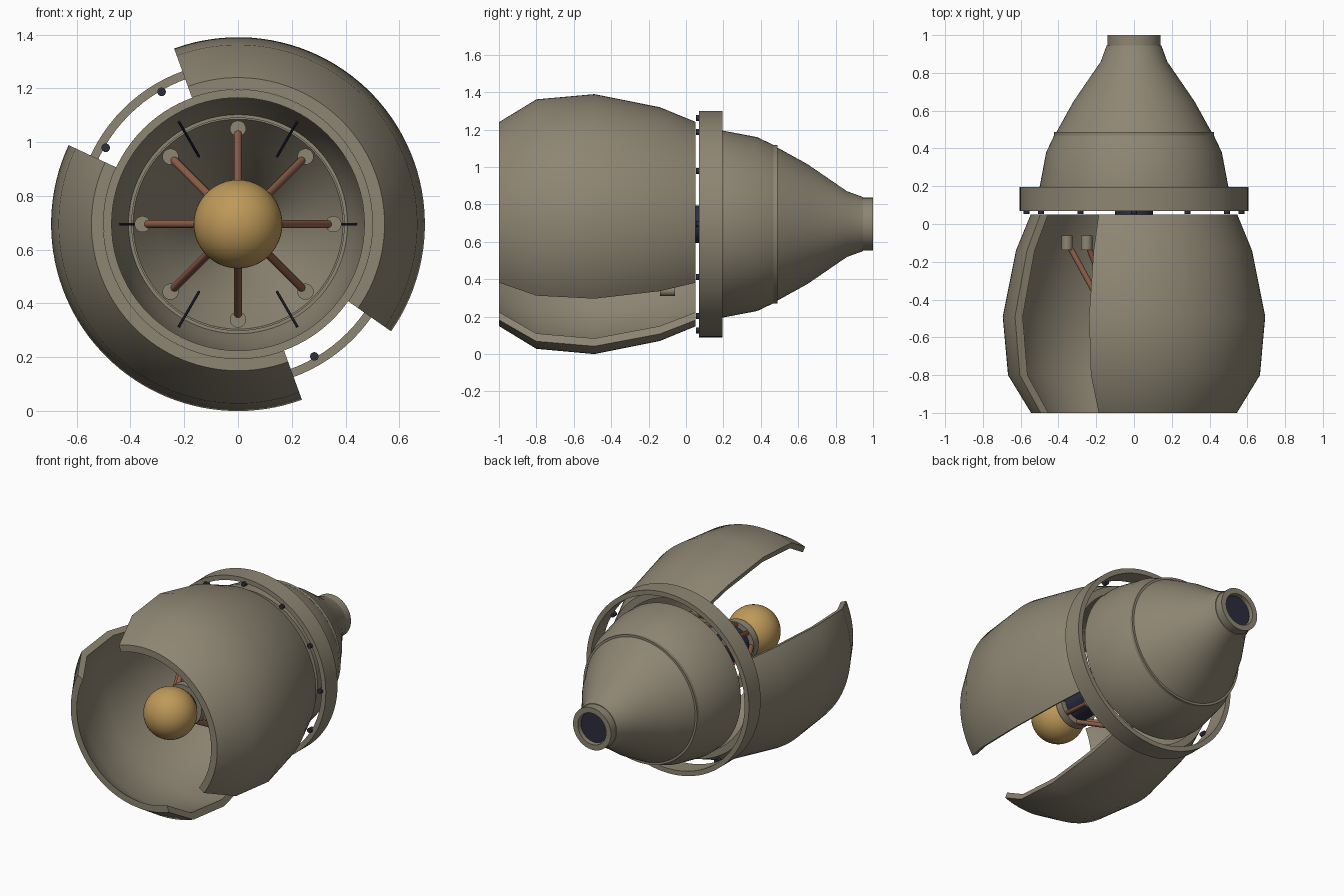
import bpy, bmesh, math
from mathutils import Vector

if "Cube" in bpy.data.objects:
    bpy.data.objects.remove(bpy.data.objects["Cube"])

CZ = 0.695  # height of the long axis, which runs along y


def material(name, rgb):
    m = bpy.data.materials.new(name)
    m.diffuse_color = (*rgb, 1)
    m.use_nodes = True
    m.node_tree.nodes["Principled BSDF"].inputs["Base Color"].default_value = m.diffuse_color
    return m


HULL = material("taupe hull", (0.27, 0.238, 0.172))
GOLD = material("gold", (0.52, 0.32, 0.10))
COPPER = material("copper", (0.29, 0.12, 0.07))
NAVY = material("dark navy", (0.026, 0.026, 0.05))


def polar(r, y, deg):
    a = math.radians(deg)
    return Vector((r * math.cos(a), y, CZ + r * math.sin(a)))


def finish(name, bm, mat, angle=35):
    bmesh.ops.recalc_face_normals(bm, faces=bm.faces)
    me = bpy.data.meshes.new(name)
    bm.to_mesh(me)
    bm.free()
    me.materials.append(mat)
    ob = bpy.data.objects.new(name, me)
    bpy.context.collection.objects.link(ob)
    bpy.ops.object.select_all(action='DESELECT')
    ob.select_set(True)
    bpy.context.view_layer.objects.active = ob
    bpy.ops.object.shade_smooth_by_angle(angle=math.radians(angle))
    return ob


def lathe(name, profile, mat, start=0, end=360, seg=96):
    """Turn a closed (radius, y) profile round the long axis, capping part turns."""
    bm = bmesh.new()
    full = end - start == 360
    n = seg if full else seg + 1
    rings = [[bm.verts.new(polar(r, y, start + (end - start) * i / seg)) for r, y in profile]
             for i in range(n)]
    k = len(profile)
    for i in range(seg):
        a, b = rings[i], rings[(i + 1) % n]
        for j in range(k):
            bm.faces.new((a[j], a[(j + 1) % k], b[(j + 1) % k], b[j]))
    if not full:
        bm.faces.new(rings[0])
        bm.faces.new(rings[-1])
    return finish(name, bm, mat)


def rod(name, p, q, radius, mat, seg=16):
    """Solid cylinder between two points."""
    bm = bmesh.new()
    d = q - p
    bmesh.ops.create_cone(bm, cap_ends=True, segments=seg, radius1=radius,
                          radius2=radius, depth=d.length)
    bm.transform(d.to_track_quat('Z', 'Y').to_matrix().to_4x4())
    bmesh.ops.translate(bm, verts=bm.verts, vec=(p + q) / 2)
    return finish(name, bm, mat)


# Two curved front shells of uneven width
outer = [(0.545, -1), (0.667, -0.8), (0.695, -0.49), (0.625, -0.14), (0.547, 0.05)]
inner = [(r - 0.045, y) for r, y in reversed(outer)]
lathe("wide_shell", outer + inner, HULL, -35, 110, 48)
lathe("narrow_shell", outer + inner, HULL, 155, 290, 48)

# Hoop with twelve studs on its front face
lathe("hoop", [(0.605, 0.07), (0.605, 0.195), (0.573, 0.195), (0.573, 0.07)], HULL)
for i in range(12):
    rod("hoop_stud", polar(0.568, 0.054, i * 30), polar(0.568, 0.085, i * 30), 0.016, NAVY)

# Rear hull: wide skirt, seam band, tapering cone and end collar
lathe("hull_skirt", [(0.5, 0.13), (0.5, 0.195), (0.465, 0.38), (0.42, 0.475),
                     (0.405, 0.475), (0.435, 0.38), (0.47, 0.195), (0.47, 0.13)], HULL)
lathe("seam_band", [(0.424, 0.468), (0.424, 0.488), (0.395, 0.488), (0.395, 0.468)], HULL)
lathe("hull_cone", [(0.414, 0.48), (0.32, 0.65), (0.176, 0.86), (0.145, 0.945),
                    (0.115, 0.945), (0.145, 0.85), (0.29, 0.64), (0.39, 0.48)], HULL)
lathe("end_collar", [(0.141, 0.945), (0.141, 1.0), (0.105, 1.0), (0.105, 0.945)], HULL)

# Central core, flange and front ball
rod("core", polar(0, -0.6, 0), polar(0, 0.975, 0), 0.1, NAVY, 48)
lathe("core_flange", [(0.135, -0.58), (0.135, -0.53), (0.09, -0.53), (0.09, -0.58)], HULL, seg=48)
bm = bmesh.new()
bmesh.ops.create_uvsphere(bm, u_segments=48, v_segments=24, radius=0.165)
bmesh.ops.translate(bm, verts=bm.verts, vec=(0, -0.72, CZ))
finish("ball", bm, GOLD)

# Eight copper spokes ending in small canisters
for i in range(8):
    a = i * 45
    rod("spoke", polar(0.1, -0.56, a), polar(0.352, -0.1, a), 0.015, COPPER)
    rod("canister", polar(0.355, -0.138, a), polar(0.355, -0.06, a), 0.03, HULL, 24)

# Six thin struts inside the hull
for i in range(6):
    rod("strut", polar(0.29, 0.48, i * 60), polar(0.44, 0.34, i * 60), 0.005, NAVY, 8)
